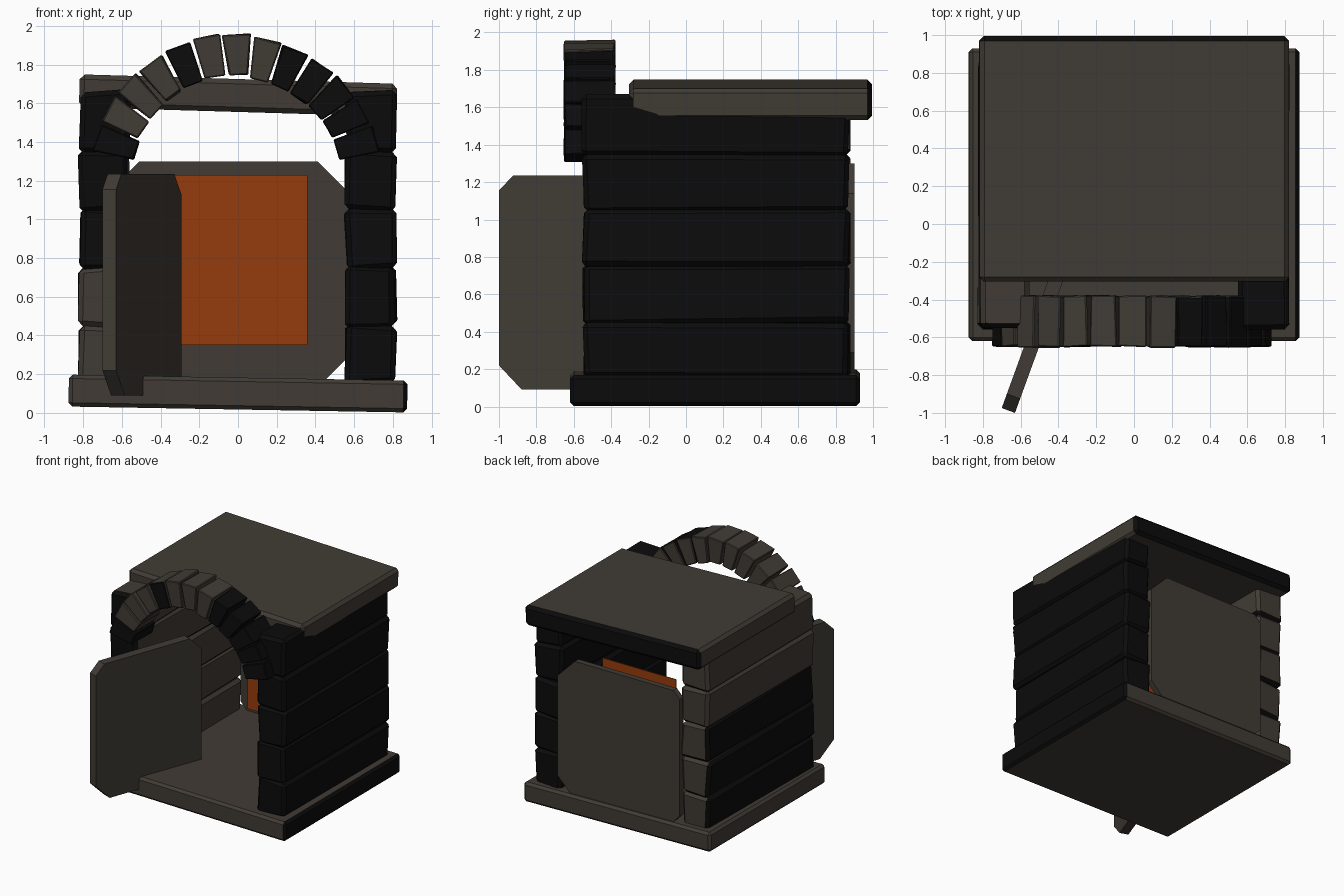
import bpy, bmesh, math, random
from mathutils import Matrix, Vector

random.seed(4)
if "Cube" in bpy.data.objects:
    bpy.data.objects.remove(bpy.data.objects["Cube"])


def material(name, rgb):
    m = bpy.data.materials.new(name)
    m.use_nodes = True
    col = (*rgb, 1)
    m.diffuse_color = col
    bsdf = m.node_tree.nodes["Principled BSDF"]
    bsdf.inputs["Base Color"].default_value = col
    bsdf.inputs["Roughness"].default_value = 0.9
    return m


STONE = material("warm grey stone", (0.052, 0.044, 0.035))
SOOT = material("soot black", (0.0035, 0.0035, 0.0035))
EMBER = material("ember orange", (0.30, 0.045, 0.004))


def finish(bm, name, mats, matrix=Matrix(), rule=None):
    """Turn a bmesh into an object; rule(normal) picks the material slot."""
    bm.transform(matrix)
    bmesh.ops.recalc_face_normals(bm, faces=bm.faces)
    bm.normal_update()
    if rule:
        for f in bm.faces:
            f.material_index = int(rule(f.normal))
    mesh = bpy.data.meshes.new(name)
    bm.to_mesh(mesh)
    bm.free()
    for m in mats:
        mesh.materials.append(m)
    ob = bpy.data.objects.new(name, mesh)
    bpy.context.collection.objects.link(ob)
    return ob


def block(name, size, matrix, rule=None, jitter=0.0, bevel=0.025, taper=1.0):
    """Rough-hewn block with chamfered edges; taper narrows its lower end."""
    bm = bmesh.new()
    bmesh.ops.create_cube(bm, size=1)
    for v in bm.verts:
        if v.co.z < 0:
            v.co.x *= taper
        v.co = Vector(a * b for a, b in zip(v.co, size))
        v.co += Vector(random.uniform(-jitter, jitter) for _ in range(3))
    if bevel:
        bmesh.ops.bevel(bm, geom=bm.edges[:], offset=bevel, segments=1,
                        affect='EDGES')
    return finish(bm, name, [STONE, SOOT], matrix, rule)


def panel(name, w, h, thick, cuts, matrix):
    """Upright slab in local XZ with cut corners, extruded along local +Y."""
    (a, b, c, d) = cuts  # bottom left, bottom right, top right, top left
    pts = [(a, 0), (w - b, 0), (w, b), (w, h - c),
           (w - c, h), (d, h), (0, h - d), (0, a)]
    bm = bmesh.new()
    face = bm.faces.new([bm.verts.new((x, 0, z)) for x, z in pts])
    ext = bmesh.ops.extrude_face_region(bm, geom=[face])
    for g in ext["geom"]:
        if isinstance(g, bmesh.types.BMVert):
            g.co.y += thick
    return finish(bm, name, [STONE], matrix)


def place(x, y, z, tilt=0.0):
    return Matrix.Translation((x, y, z)) @ Matrix.Rotation(math.radians(tilt), 4, 'Y')


# Base slab and roof slab, both leaning slightly to one side
block("base_slab", (1.75, 1.55, 0.165), place(0, 0.155, 0.1, 1.0),
      lambda n: n.x > 0.5, bevel=0.02)
block("roof_slab", (1.64, 1.3, 0.17), place(0, 0.345, 1.64, 1.7),
      lambda n: n.y > 0.5, bevel=0.025)

# Side walls of five stacked courses
levels = [0.16, 0.45, 0.75, 1.05, 1.35, 1.66]
for row, (low, high) in enumerate(zip(levels, levels[1:])):
    def left_rule(n, row=row):
        if n.y < -0.5:
            return row >= 2
        if n.x < -0.5:
            return row <= 2
        return n.z < -0.3
    size = (0.255, 1.42, high - low + 0.01)
    mid = (low + high) / 2
    block(f"left_wall_course_{row + 1}", size, place(-0.69, 0.16, mid),
          left_rule, jitter=0.012)
    block(f"right_wall_course_{row + 1}", size, place(0.685, 0.16, mid),
          lambda n: True, jitter=0.012)

# Arch of wedge stones over the opening
count = 13
for i in range(count):
    angle = math.radians(-73.5 + i * 12.2)
    radius = 0.64 + random.uniform(-0.015, 0.02)
    pos = (radius * math.sin(angle), -0.515, 1.2 + radius * math.cos(angle))
    turn = math.degrees(angle) + random.uniform(-3, 3)
    if i == 0 or i >= 8:
        rule = lambda n: n.y < 0.5
    elif i == 4:
        rule = lambda n: n.y < -0.5
    else:
        rule = lambda n: False
    block(f"arch_stone_{i + 1}", (0.14, 0.27, 0.21), place(*pos, turn),
          rule, jitter=0.006, bevel=0.006, taper=0.72)

# Back wall slab, leaving a gap below the roof
panel("back_wall", 1.14, 1.14, 0.05, (0.09, 0.13, 0.16, 0.06),
      place(-0.57, 0.85, 0.16))

# Glowing fire sheet inside the chamber
block("fire_sheet", (0.69, 0.006, 0.88), place(0.015, 0.6, 0.79), bevel=0)
fire = bpy.data.objects["fire_sheet"].data
fire.materials.clear()
fire.materials.append(EMBER)

# Door slab swung open at the left of the opening
swing = Matrix.Translation((-0.63, -1.0, 0.09)) @ Matrix.Rotation(math.radians(70), 4, 'Z')
panel("open_door", 0.99, 1.145, 0.075, (0.13, 0.1, 0.11, 0.08), swing)
